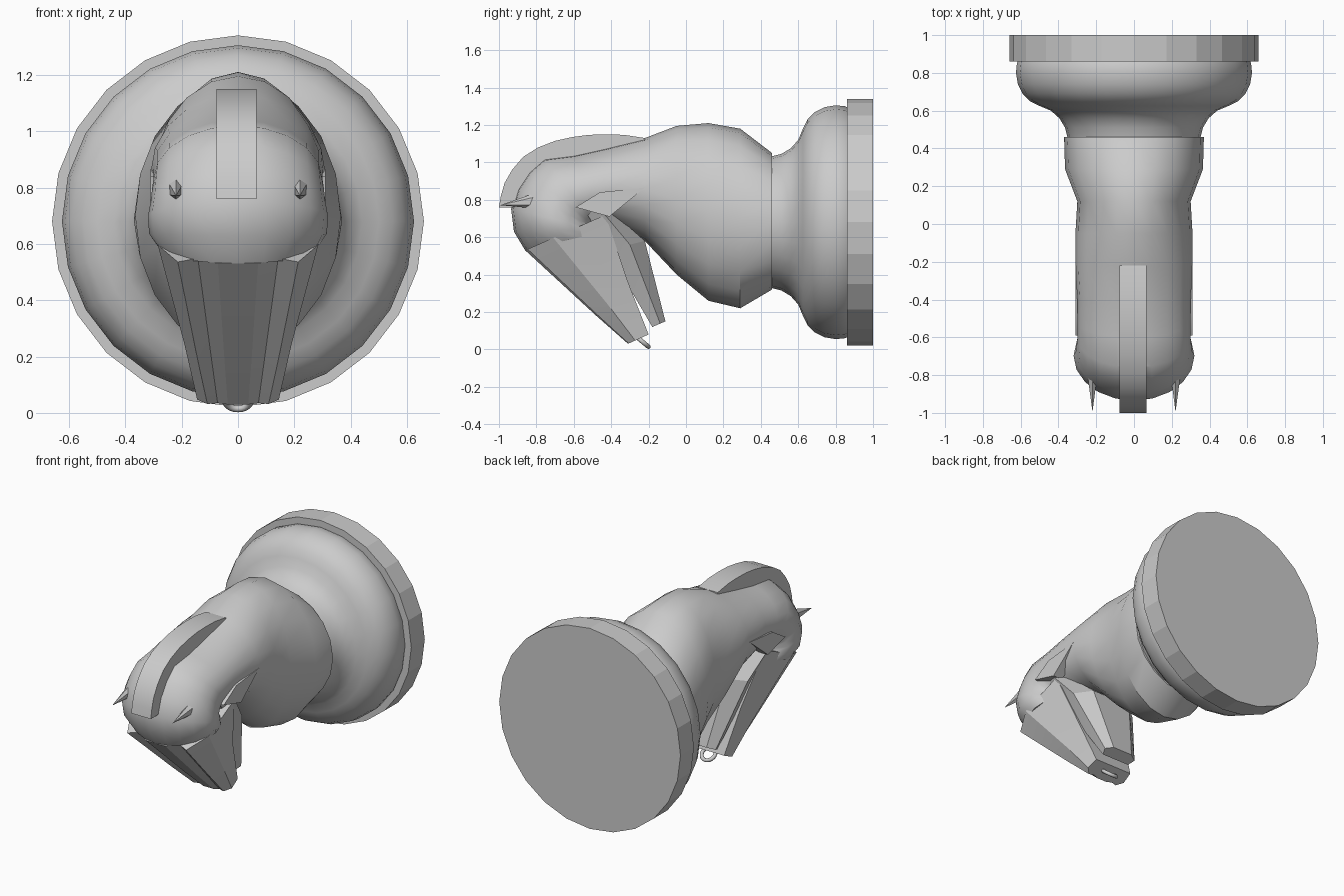
import bpy, bmesh, math
from mathutils import Vector

cube = bpy.data.objects.get("Cube")
if cube:
    bpy.data.objects.remove(cube, do_unlink=True)

GREY = (0.6, 0.6, 0.6, 1)
stone = bpy.data.materials.new("stone grey")
stone.use_nodes = True
stone.diffuse_color = GREY
stone.node_tree.nodes["Principled BSDF"].inputs["Base Color"].default_value = GREY


def finish(obj, name, angle=30):
    obj.name = name
    obj.data.materials.append(stone)
    bpy.ops.object.select_all(action='DESELECT')
    obj.select_set(True)
    bpy.context.view_layer.objects.active = obj
    bpy.ops.object.shade_smooth_by_angle(angle=math.radians(angle))
    return obj


def loft(name, rings, angle=30):
    """Skin a list of closed rings and cap both ends."""
    bm = bmesh.new()
    loops = [[bm.verts.new(p) for p in ring] for ring in rings]
    n = len(loops[0])
    for a, b in zip(loops, loops[1:]):
        for i in range(n):
            j = (i + 1) % n
            bm.faces.new((a[i], a[j], b[j], b[i]))
    bm.faces.new(loops[0])
    bm.faces.new(loops[-1])
    bmesh.ops.recalc_face_normals(bm, faces=bm.faces)
    mesh = bpy.data.meshes.new(name)
    bm.to_mesh(mesh)
    bm.free()
    obj = bpy.data.objects.new(name, mesh)
    bpy.context.collection.objects.link(obj)
    return finish(obj, name, angle)


def section(shape, front, back, width):
    """Place a (depth, side) shape between two points of the side plane."""
    f, b = Vector((0, *front)), Vector((0, *back))
    return [f.lerp(b, u) + Vector((v * width, 0, 0)) for u, v in shape]


def turned(name, profile, sides, angle=30):
    """Turn a (y, radius) profile round the base axis."""
    steps = [2 * math.pi * i / sides for i in range(sides)]
    return loft(name, [[Vector((r * math.sin(t), y, 0.68 + r * math.cos(t)))
                        for t in steps] for y, r in profile], angle)


def extrude(name, outline, x0, x1):
    """Plate with a side outline of (y, z) points."""
    return loft(name, [[Vector((x, y, z)) for y, z in outline] for x in (x0, x1)])


# Base disc and moulded collar
turned("base_disc", [(0.86, 0.66), (1.0, 0.66)], 24, 10)
turned("base_collar", [(0.87, 0.61), (0.85, 0.62), (0.80, 0.625), (0.74, 0.615),
                       (0.69, 0.59), (0.65, 0.55), (0.625, 0.50), (0.60, 0.44),
                       (0.56, 0.395), (0.51, 0.365), (0.45, 0.35)], 24, 40)

# Neck sweeping over into the rounded head
oval = [(0.5 - 0.5 * math.cos(t), math.sin(t))
        for t in [2 * math.pi * i / 20 for i in range(20)]]
neck = [((0.46, 1.05), (0.46, 0.32), 0.37),
        ((0.29, 1.18), (0.29, 0.22), 0.365),
        ((0.12, 1.21), (0.12, 0.26), 0.30),
        ((-0.05, 1.195), (-0.05, 0.40), 0.31),
        ((-0.22, 1.13), (-0.22, 0.58), 0.31),
        ((-0.42, 1.08), (-0.39, 0.65), 0.30),
        ((-0.60, 1.04), (-0.44, 0.65), 0.30),
        ((-0.76, 1.02), (-0.46, 0.64), 0.30),
        ((-0.84, 0.95), (-0.47, 0.64), 0.305),
        ((-0.90, 0.86), (-0.47, 0.64), 0.31),
        ((-0.935, 0.75), (-0.46, 0.64), 0.32),
        ((-0.92, 0.63), (-0.44, 0.64), 0.315),
        ((-0.86, 0.53), (-0.40, 0.64), 0.28)]
loft("neck_and_head", [section(oval, *s) for s in neck], 32)

# Muzzle with a raised nose ridge and a groove on each side
half = [(0, 0.25), (0.10, 0.5), (0.03, 0.75), (0.35, 1), (1, 0.95)]
ridged = half + [(u, -v) for u, v in reversed(half)]
muzzle = [((-0.86, 0.53), (-0.43, 0.72), 0.285),
          ((-0.48, 0.18), (-0.31, 0.36), 0.19),
          ((-0.31, 0.03), (-0.20, 0.08), 0.145)]
loft("muzzle", [section(ridged, *s) for s in muzzle], 15)

# Lower jaw, slightly open
half = [(0, 0.85), (0.6, 1), (1, 0.6)]
jaw_shape = half + [(u, -v) for u, v in reversed(half)]
jaw = [((-0.56, 0.78), (-0.40, 0.74), 0.30),
       ((-0.42, 0.53), (-0.22, 0.58), 0.24),
       ((-0.18, 0.12), (-0.11, 0.15), 0.12)]
loft("lower_jaw", [section(jaw_shape, *s) for s in jaw], 15)

# Crest over the top of the head
crest = [(-0.22, 1.13), (-0.33, 1.147), (-0.43, 1.15), (-0.52, 1.147), (-0.61, 1.135),
         (-0.70, 1.115), (-0.79, 1.08), (-0.87, 1.03), (-0.93, 0.96), (-0.97, 0.89),
         (-0.99, 0.82), (-1.0, 0.76), (-0.91, 0.76), (-0.87, 0.86), (-0.76, 0.96),
         (-0.60, 0.99), (-0.42, 1.03), (-0.22, 1.08)]
extrude("crest", crest, -0.077, 0.065)

for side, sx in (("left", 1), ("right", -1)):
    # Pointed ear
    bpy.ops.mesh.primitive_cone_add(vertices=6, radius1=1, radius2=0, depth=1,
                                    location=(sx * 0.22, -0.88, 0.785),
                                    rotation=(math.radians(97), 0, 0))
    ear = bpy.context.object
    ear.scale = (0.035, 0.05, 0.23)
    finish(ear, side + "_ear")

    # Eye set along the muzzle
    bpy.ops.mesh.primitive_uv_sphere_add(segments=12, ring_count=8, radius=1,
                                         location=(sx * 0.215, -0.635, 0.475),
                                         rotation=(-0.65, 0, sx * -0.3))
    eye = bpy.context.object
    eye.scale = (0.022, 0.05, 0.024)
    finish(eye, side + "_eye", 60)

    # Cheek edge at the hinge of the jaw
    cheek = [(-0.59, 0.76), (-0.46, 0.84), (-0.22, 0.865), (-0.41, 0.71)]
    plate = extrude(side + "_cheek", cheek, sx * 0.24, sx * 0.31)

# Nose ring
bpy.ops.mesh.primitive_torus_add(major_radius=0.045, minor_radius=0.012,
                                 major_segments=20, minor_segments=8,
                                 location=(0, -0.235, 0.043),
                                 rotation=(math.radians(-40), 0, 0))
finish(bpy.context.object, "nose_ring", 60)
